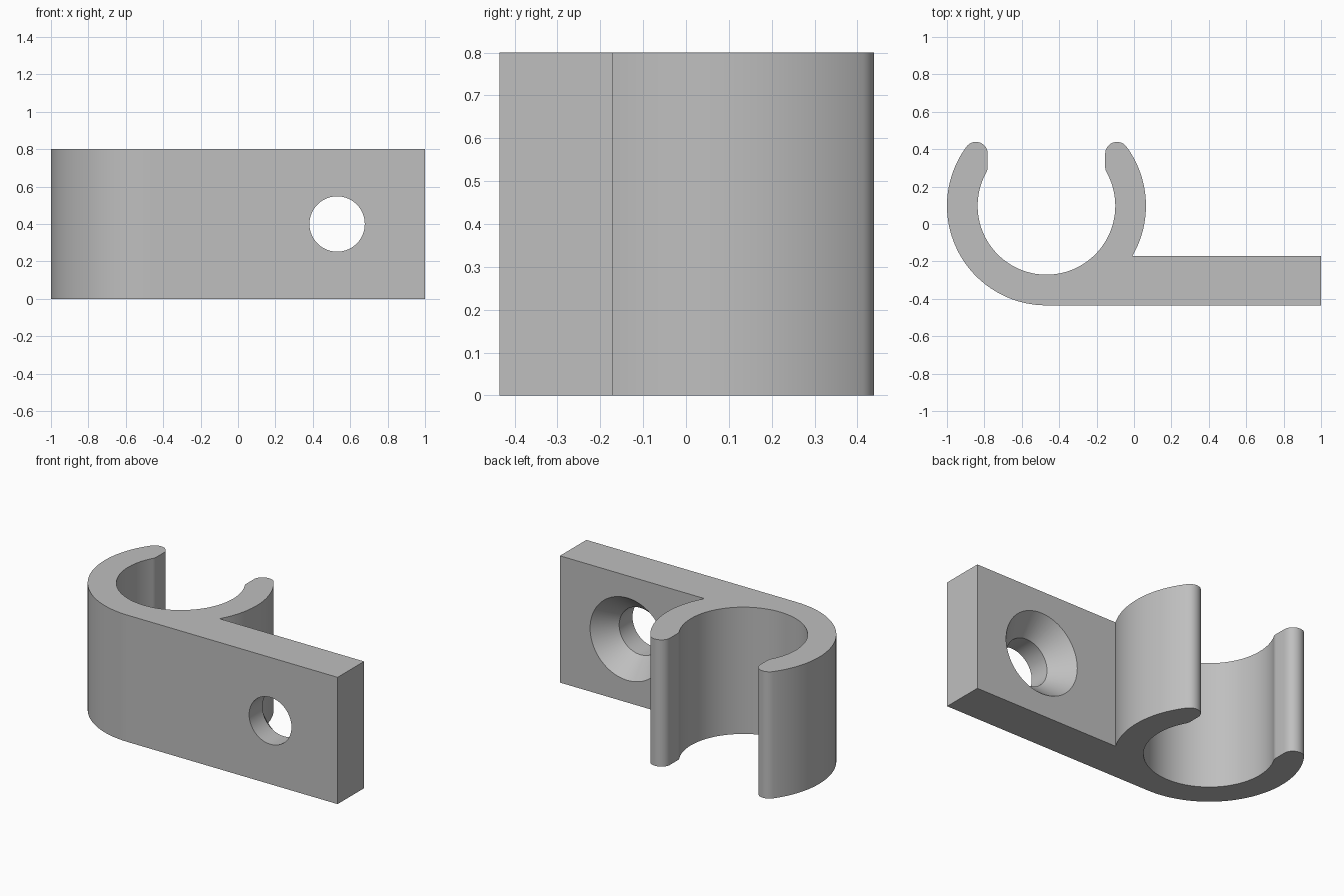
import bpy, bmesh
from math import sin, cos, asin, atan2, sqrt, radians, degrees, pi

if "Cube" in bpy.data.objects:
    bpy.data.objects.remove(bpy.data.objects["Cube"], do_unlink=True)

HEIGHT = 0.8
CX, CY = -0.468, 0.097          # centre of the clip ring
OUTER, INNER = 0.532, 0.368
FRONT, BACK = CY - OUTER, -0.172  # plate faces
LIP = 0.063                     # radius of the rounded lip
TIP_DX = 0.377                  # lip centre sideways from the ring centre


def arc(cx, cy, r, start, end, steps):
    """Points along an arc, angles in degrees."""
    angles = [radians(start + (end - start) * i / steps) for i in range(steps + 1)]
    return [(cx + r * cos(a), cy + r * sin(a)) for a in angles]


def new_object(name, bm):
    bmesh.ops.remove_doubles(bm, verts=bm.verts, dist=0.0005)
    bmesh.ops.recalc_face_normals(bm, faces=bm.faces)
    mesh = bpy.data.meshes.new(name)
    bm.to_mesh(mesh)
    bm.free()
    obj = bpy.data.objects.new(name, mesh)
    bpy.context.collection.objects.link(obj)
    return obj


# Clip and plate outline: the lips are tangent to the ring on both sides
tip_dy = sqrt((OUTER - LIP) ** 2 - TIP_DX ** 2)
neck_dy = sqrt((INNER + LIP) ** 2 - TIP_DX ** 2)
tip_angle = degrees(atan2(tip_dy, TIP_DX))
neck_angle = degrees(atan2(neck_dy, TIP_DX))
joint_angle = degrees(asin((BACK - CY) / OUTER))

outline = [(1, FRONT), (1, BACK)]
outline += arc(CX, CY, OUTER, joint_angle, tip_angle, 24)
outline += arc(CX + TIP_DX, CY + tip_dy, LIP, tip_angle, 180, 16)
outline += arc(CX + TIP_DX, CY + neck_dy, LIP, 180, 180 + neck_angle, 6)
outline += arc(CX, CY, INNER, neck_angle, -180 - neck_angle, 72)
outline += arc(CX - TIP_DX, CY + neck_dy, LIP, -neck_angle, 0, 6)
outline += arc(CX - TIP_DX, CY + tip_dy, LIP, 0, 180 - tip_angle, 16)
outline += arc(CX, CY, OUTER, 180 - tip_angle, 270, 40)

bm = bmesh.new()
verts = [bm.verts.new((x, y, 0)) for x, y in outline]
bmesh.ops.remove_doubles(bm, verts=verts, dist=0.0005)
base = bm.faces.new([v for v in verts if v.is_valid])
top = bmesh.ops.extrude_face_region(bm, geom=[base], use_keep_orig=True)["geom"]
bmesh.ops.translate(bm, vec=(0, 0, HEIGHT),
                    verts=[g for g in top if isinstance(g, bmesh.types.BMVert)])
clip = new_object("mounting_clip", bm)

# Countersunk screw hole cutter, as rings along y
bm = bmesh.new()
SIDES = 64
rings = []
for y, r in [(-0.6, 0.148), (-0.302, 0.148), (-0.1, 0.322)]:
    rings.append([bm.verts.new((0.53 + r * cos(2 * pi * i / SIDES), y,
                                HEIGHT / 2 + r * sin(2 * pi * i / SIDES)))
                  for i in range(SIDES)])
for a, b in zip(rings, rings[1:]):
    for i in range(SIDES):
        j = (i + 1) % SIDES
        bm.faces.new((a[i], a[j], b[j], b[i]))
bm.faces.new(rings[0])
bm.faces.new(rings[-1])
cutter = new_object("screw_hole_cutter", bm)
cutter.hide_render = True

# Cut the hole, then drop the cutter
cut = clip.modifiers.new("screw_hole", 'BOOLEAN')
cut.operation = 'DIFFERENCE'
cut.solver = 'EXACT'
cut.object = cutter
bpy.ops.object.select_all(action='DESELECT')
bpy.context.view_layer.objects.active = clip
clip.select_set(True)
bpy.ops.object.modifier_apply(modifier=cut.name)
bpy.data.objects.remove(cutter, do_unlink=True)

# Plain grey plastic
grey = bpy.data.materials.new("grey")
grey.use_nodes = True
colour = (0.52, 0.52, 0.52, 1)
grey.diffuse_color = colour
grey.node_tree.nodes["Principled BSDF"].inputs["Base Color"].default_value = colour
clip.data.materials.clear()
clip.data.materials.append(grey)
bpy.ops.object.shade_smooth_by_angle(angle=radians(25))
